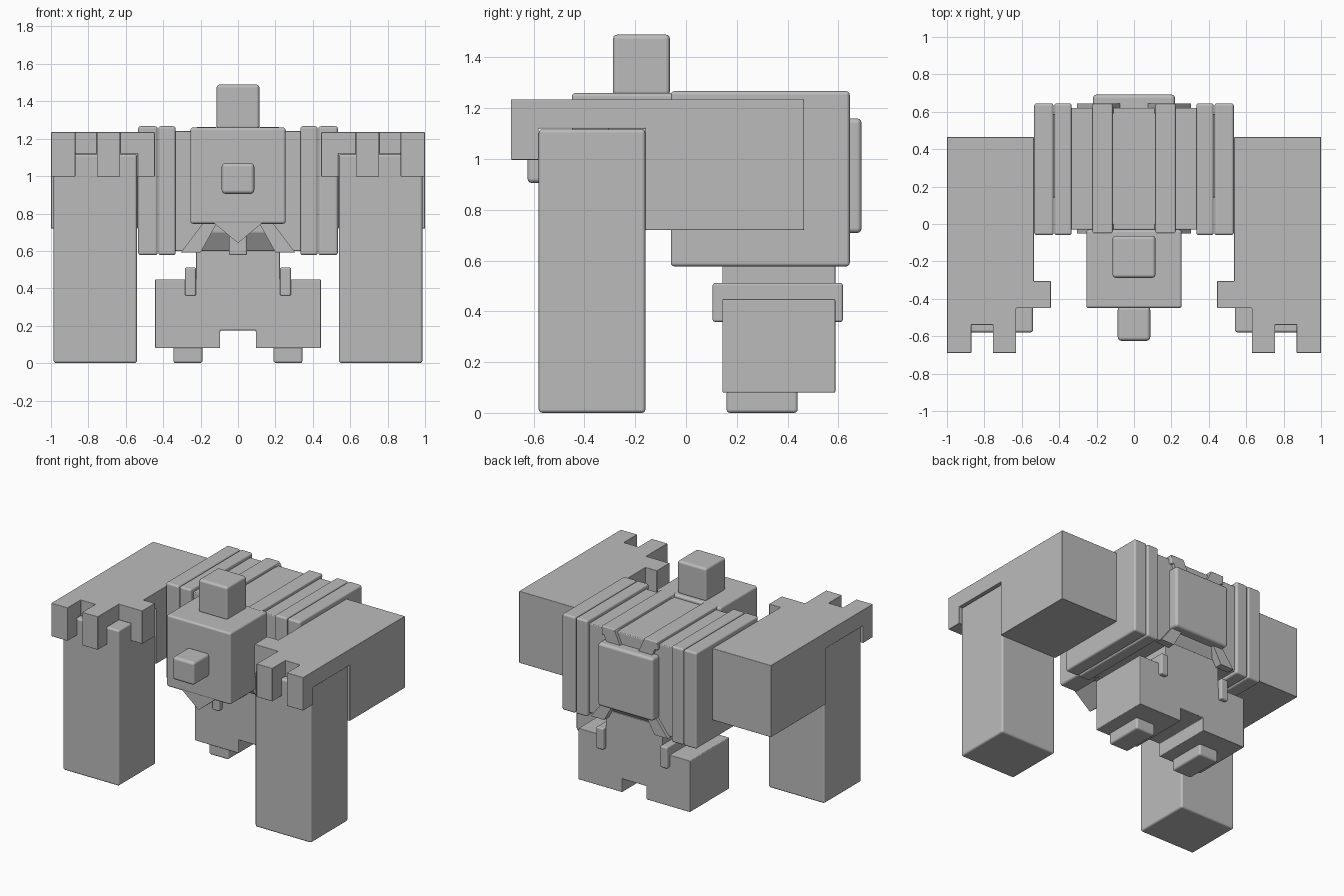
import bpy, bmesh, math
from mathutils import Vector

if "Cube" in bpy.data.objects:
    bpy.data.objects.remove(bpy.data.objects["Cube"])

stone = bpy.data.materials.new("stone grey")
stone.diffuse_color = (0.5, 0.5, 0.5, 1)
stone.use_nodes = True
stone.node_tree.nodes["Principled BSDF"].inputs["Base Color"].default_value = stone.diffuse_color


def finish(name, bm, bevel, segs=3):
    bmesh.ops.recalc_face_normals(bm, faces=bm.faces)
    me = bpy.data.meshes.new(name)
    bm.to_mesh(me)
    bm.free()
    me.materials.append(stone)
    ob = bpy.data.objects.new(name, me)
    bpy.context.collection.objects.link(ob)
    if bevel:
        me.shade_smooth()
        b = ob.modifiers.new("bevel", "BEVEL")
        b.width = bevel
        b.segments = segs
        b.limit_method = 'ANGLE'
        b.angle_limit = math.radians(25)
        b.harden_normals = True
    return ob


def prism(name, pts, axis, lo, hi, bevel=0.0):
    """Extrude a 2D outline along an axis; outline uses the other two axes in order."""
    bm = bmesh.new()

    def place(p, d):
        v = list(p)
        v.insert(axis, d)
        return bm.verts.new(v)
    face = bm.faces.new([place(p, lo) for p in pts])
    ext = bmesh.ops.extrude_face_region(bm, geom=[face])
    step = Vector((0, 0, 0))
    step[axis] = hi - lo
    bmesh.ops.translate(bm, vec=step,
                        verts=[g for g in ext["geom"] if isinstance(g, bmesh.types.BMVert)])
    return finish(name, bm, bevel)


def box(name, x, y, z, bevel=0.012):
    return prism(name, [(x[0], y[0]), (x[1], y[0]), (x[1], y[1]), (x[0], y[1])],
                 2, z[0], z[1], bevel)


def mirrored(s, x):
    return tuple(sorted((s * x[0], s * x[1])))


# Head with chin, nose and top knob
box("head", (-.255, .255), (-.45, -.03), (.745, 1.26), .015)
prism("chin", [(-.13, .76), (-.13, .75), (0, .642), (.13, .75), (.13, .76)], 1, -.447, -.2, 0)
box("nose", (-.087, .087), (-.625, -.44), (.905, 1.07), .02)
box("top_knob", (-.115, .115), (-.288, -.063), (1.25, 1.49), .018)

# Torso core: centre section has sloping lower edges
prism("torso_core", [(.03, .6), (-.03, .7), (-.03, 1.24), (.62, 1.24), (.62, .7), (.56, .6)],
      0, -.23, .23, .006)
box("back_plate", (-.22, .22), (.6, .692), (.708, 1.16), .02)
box("belly_tab", (-.048, .048), (-.055, .05), (.577, .7), .01)

# Waist and legs as one block
half = [(.095, .175), (.095, .08), (.443, .08), (.443, .448), (.225, .448), (.225, .64)]
prism("waist_and_legs", half + [(-x, z) for x, z in reversed(half)], 1, .143, .588, .005)

for side, s in (("right", 1), ("left", -1)):
    # Torso ribs, straps and cross braces
    box(side + "_torso_side", mirrored(s, (.22, .34)), (-.03, .62), (.6, 1.24), .006)
    box(side + "_inner_rib", mirrored(s, (.333, .426)), (-.06, .645), (.577, 1.267), .014)
    box(side + "_outer_rib", mirrored(s, (.43, .534)), (-.06, .645), (.577, 1.267), .014)
    box(side + "_top_strap", mirrored(s, (.115, .222)), (-.05, .643), (1.2, 1.263), .008)
    brace = [(.305, .592), (.19, .745), (.08, .93), (.222, 1.25), (.115, 1.25),
             (0, 1.0), (0, .92), (.115, .745), (.2, .592)]
    brace = [(s * x, z) for x, z in brace]
    prism(side + "_front_brace", brace, 1, -.05, 0, 0)
    prism(side + "_back_brace", brace, 1, .59, .643, 0)

    # Hip pins and feet
    box(side + "_hip_pin", mirrored(s, (.225, .283)), (.105, .618), (.358, .512), .01)
    box(side + "_foot", mirrored(s, (.19, .345)), (.16, .44), (0, .09), .014)

    # Arm pillar and shoulder block
    box(side + "_arm", mirrored(s, (.54, .986)), (-.58, -.16), (0, 1.117), .014)
    box(side + "_shoulder", mirrored(s, (.535, 1)), (-.16, .465), (.72, 1.13), .004)

    # Shoulder cap with toothed front edge and hanging lips
    cap = [(1, .465), (1, -.69), (.87, -.69), (.87, -.54), (.755, -.54), (.755, -.69),
           (.63, -.69), (.63, -.45), (.445, -.45), (.445, -.305), (.535, -.305), (.535, .465)]
    prism(side + "_shoulder_cap", [(s * x, y) for x, y in cap], 2, 1.12, 1.235, .004)
    for name, x, y in (("outer_tooth", (.87, 1), (-.69, -.58)),
                       ("middle_tooth", (.63, .755), (-.69, -.58)),
                       ("inner_tooth", (.445, .537), (-.45, -.305))):
        box(side + "_" + name, mirrored(s, x), y, (.997, 1.13), .004)
